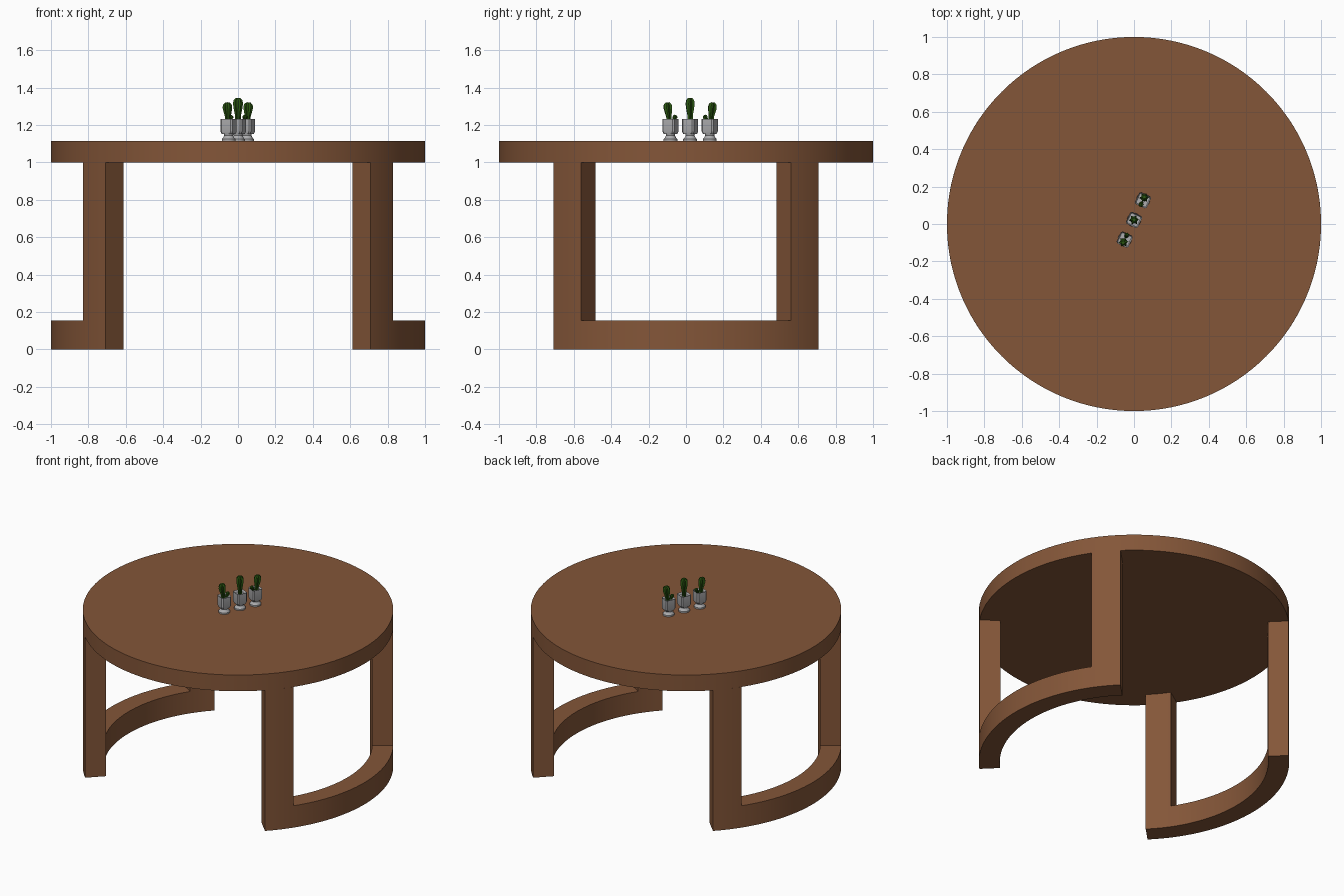
import bpy, bmesh, math
from mathutils import Matrix, Vector

cube = bpy.data.objects.get("Cube")
if cube:
    bpy.data.objects.remove(cube, do_unlink=True)


def material(name, rgb):
    mat = bpy.data.materials.new(name)
    mat.use_nodes = True
    mat.diffuse_color = (*rgb, 1)
    mat.node_tree.nodes["Principled BSDF"].inputs["Base Color"].default_value = (*rgb, 1)
    return mat


WOOD = material("brown wood", (0.23, 0.093, 0.040))
STONE = material("grey stone", (0.42, 0.42, 0.43))
GREEN = material("cactus green", (0.025, 0.10, 0.006))


def finish(bm, name, mat, matrix=Matrix(), sharp=30):
    bmesh.ops.recalc_face_normals(bm, faces=bm.faces)
    mesh = bpy.data.meshes.new(name)
    bm.to_mesh(mesh)
    bm.free()
    mesh.transform(matrix)
    mesh.materials.append(mat)
    mesh.shade_smooth()
    mesh.set_sharp_from_angle(angle=math.radians(sharp))
    obj = bpy.data.objects.new(name, mesh)
    bpy.context.collection.objects.link(obj)
    return obj


def loft(bm, profile, sides, rib=1.0):
    """Stack rings of (height, radius); every other point is scaled by rib."""
    rings = []
    for z, r in profile:
        ring = []
        for i in range(sides):
            a = math.tau * i / sides
            k = r * (rib if i % 2 else 1)
            ring.append(bm.verts.new((k * math.cos(a), k * math.sin(a), z)))
        rings.append(ring)
    for low, high in zip(rings, rings[1:]):
        for i in range(sides):
            j = (i + 1) % sides
            bm.faces.new((low[i], low[j], high[j], high[i]))
    bm.faces.new(rings[0][::-1])
    bm.faces.new(rings[-1])


# Round table top
TOP_LOW, TOP_HIGH = 1.0, 1.115
bm = bmesh.new()
loft(bm, [(TOP_LOW, 1), (TOP_HIGH, 1)], 128)
finish(bm, "table_top", WOOD)


# Curved side frame: quarter-circle rail with a leg rising at each end
def side_frame(name, turn):
    inner, rail, steps, leg_steps = 0.865, 0.155, 66, 8
    bm = bmesh.new()
    sections = []
    for i in range(steps + 1):
        a = math.radians(-45 + 90 * i / steps)
        sections.append([bm.verts.new((r * math.cos(a), r * math.sin(a), z))
                         for r, z in ((inner, 0), (1, 0), (1, rail), (inner, rail))])
    leg_tops = []
    for i, (a, b) in enumerate(zip(sections, sections[1:])):
        for k in range(4):
            n = (k + 1) % 4
            face = bm.faces.new((a[k], a[n], b[n], b[k]))
            if k == 2 and (i < leg_steps or i >= steps - leg_steps):
                leg_tops.append(face)
    bm.faces.new(sections[0])
    bm.faces.new(sections[-1][::-1])
    bmesh.ops.recalc_face_normals(bm, faces=bm.faces)
    grown = bmesh.ops.extrude_face_region(bm, geom=leg_tops)["geom"]
    for g in grown:
        if isinstance(g, bmesh.types.BMVert):
            g.co.z = TOP_LOW
    bmesh.ops.delete(bm, geom=[f for f in leg_tops if f.is_valid], context="FACES_ONLY")
    finish(bm, name, WOOD, Matrix.Rotation(turn, 4, "Z"))


side_frame("left_frame", 0)
side_frame("right_frame", math.pi)


# Planters: square bowl on a flared round foot
def planter(name, place):
    bm = bmesh.new()
    loft(bm, [(0, 0.037), (0.010, 0.037), (0.016, 0.030), (0.028, 0.024),
              (0.040, 0.026), (0.046, 0.030)], 24)
    finish(bm, name + "_foot", STONE, place)

    bm = bmesh.new()
    half = math.sqrt(0.5)
    loft(bm, [(0.036, 0.030 / half), (0.050, 0.035 / half), (0.117, 0.035 / half)], 4)
    uprights = [e for e in bm.edges
                if abs(e.verts[0].co.z - e.verts[1].co.z) > 0.005]
    bmesh.ops.bevel(bm, geom=uprights, offset=0.008, segments=1, affect="EDGES")
    rim = max(bm.faces, key=lambda f: f.calc_center_median().z)
    bmesh.ops.inset_individual(bm, faces=[rim], thickness=0.007)
    for v in rim.verts:
        v.co.z -= 0.012
    finish(bm, name + "_bowl", STONE, place @ Matrix.Rotation(math.pi / 4, 4, "Z"), 20)


# Ribbed cactus column, swelling towards a rounded top
def cactus(name, place, height, radius):
    bm = bmesh.new()
    shape = ((0, 0.55), (0.3, 0.62), (0.55, 0.85), (0.75, 1), (0.9, 0.88), (1, 0.45))
    loft(bm, [(height * z, radius * r) for z, r in shape], 12, 0.66)
    finish(bm, name, GREEN, place, 20)


SPIN = Matrix.Rotation(math.radians(65), 4, "Z")
for name, x, y, lean in (("front", -0.05, -0.083, -1),
                         ("middle", 0.0, 0.022, 0),
                         ("back", 0.048, 0.127, 1)):
    spot = Matrix.Translation((x, y, TOP_HIGH)) @ SPIN
    planter(name + "_planter", spot)
    soil = spot @ Matrix.Translation((0, 0, 0.1))
    if lean == 0:
        cactus("middle_cactus", soil, 0.13, 0.027)
        continue
    # Outer pots hold a leaning column and a small side shoot
    main = soil @ Matrix.Translation((lean * 0.006, 0, 0)) @ Matrix.Rotation(lean * 0.12, 4, "Y")
    cactus(name + "_cactus", main, 0.106, 0.026)
    shoot = soil @ Matrix.Translation((-lean * 0.012, 0, 0)) @ Matrix.Rotation(-lean * 0.5, 4, "Y")
    cactus(name + "_shoot", shoot, 0.042, 0.014)
